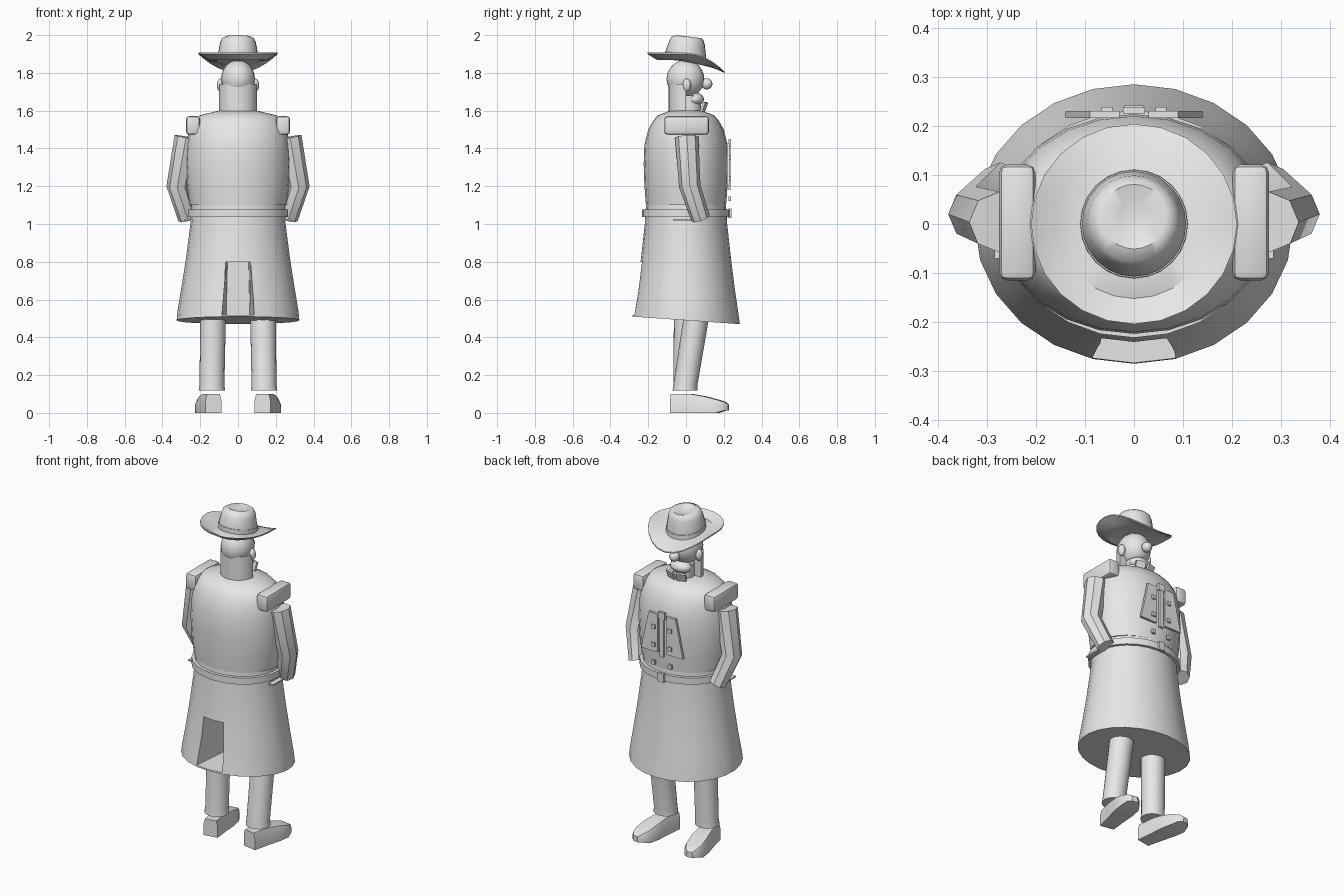
import bpy, bmesh, math
from mathutils import Vector, Matrix

cube = bpy.data.objects.get("Cube")
if cube:
    bpy.data.objects.remove(cube, do_unlink=True)

grey = bpy.data.materials.new("plain_grey")
grey.use_nodes = True
grey.diffuse_color = (0.8, 0.8, 0.8, 1)
grey.node_tree.nodes["Principled BSDF"].inputs["Base Color"].default_value = (0.8, 0.8, 0.8, 1)


def finish(name, bm, angle=35):
    """Turn a bmesh into a shaded object."""
    bmesh.ops.recalc_face_normals(bm, faces=bm.faces)
    mesh = bpy.data.meshes.new(name)
    bm.to_mesh(mesh)
    bm.free()
    obj = bpy.data.objects.new(name, mesh)
    bpy.context.collection.objects.link(obj)
    mesh.materials.append(grey)
    bpy.ops.object.select_all(action='DESELECT')
    obj.select_set(True)
    bpy.context.view_layer.objects.active = obj
    if angle:
        bpy.ops.object.shade_smooth_by_angle(angle=math.radians(angle))
    return obj


def loft(name, rings, caps=True, angle=35):
    """Skin equal-length closed rings of points."""
    bm = bmesh.new()
    loops = [[bm.verts.new(p) for p in ring] for ring in rings]
    n = len(loops[0])
    for a, b in zip(loops, loops[1:]):
        for i in range(n):
            j = (i + 1) % n
            bm.faces.new((a[i], a[j], b[j], b[i]))
    if caps:
        bm.faces.new(loops[0])
        bm.faces.new(loops[-1])
    return finish(name, bm, angle)


def oval(rx, ry, z, y=0, n=24, tilt=None):
    """Horizontal ellipse; tilt(sin) offsets the height."""
    pts = []
    for i in range(n):
        a = 2 * math.pi * i / n
        c, s = math.cos(a), math.sin(a)
        pts.append((rx * c, y + ry * s, z + (tilt(s) if tilt else 0)))
    return pts


def box(name, size, loc, rot=(0, 0, 0), bevel=0):
    bm = bmesh.new()
    bmesh.ops.create_cube(bm, size=1)
    bmesh.ops.scale(bm, vec=size, verts=bm.verts)
    if bevel:
        bmesh.ops.bevel(bm, geom=bm.edges[:], offset=bevel, segments=2,
                        profile=0.5, affect='EDGES')
    for axis, r in zip("XYZ", rot):
        bmesh.ops.rotate(bm, matrix=Matrix.Rotation(r, 3, axis), verts=bm.verts)
    bmesh.ops.translate(bm, vec=loc, verts=bm.verts)
    return finish(name, bm)


def ball(name, radii, loc, u=20, v=12):
    bm = bmesh.new()
    bmesh.ops.create_uvsphere(bm, u_segments=u, v_segments=v, radius=1)
    bmesh.ops.scale(bm, vec=radii, verts=bm.verts)
    bmesh.ops.translate(bm, vec=loc, verts=bm.verts)
    return finish(name, bm, 60)


def tube(name, path, n=8):
    """Round limb through (point, radius) stations."""
    pts = [Vector(p) for p, r in path]
    rings = []
    for i, (p, r) in enumerate(path):
        d = (pts[min(i + 1, len(pts) - 1)] - pts[max(i - 1, 0)]).normalized()
        u = d.cross(Vector((0, 1, 0))).normalized()
        w = d.cross(u)
        rings.append([pts[i] + r * (math.cos(t) * u + math.sin(t) * w)
                      for t in (2 * math.pi * k / n for k in range(n))])
    return loft(name, rings, angle=40)


# Coat: upper body and flared skirt
torso = [(0.256, 0.212, 1.1), (0.27, 0.22, 1.2), (0.277, 0.224, 1.32), (0.272, 0.22, 1.42),
         (0.26, 0.2, 1.5), (0.24, 0.175, 1.545), (0.205, 0.15, 1.575), (0.1, 0.085, 1.6)]
loft("coat_body", [oval(*t) for t in torso])
hem = lambda s: -0.02 * s
skirt = loft("coat_skirt", [oval(0.325, 0.285, 0.49, tilt=hem),
                            oval(0.32, 0.277, 0.54, tilt=lambda s: -0.01 * s),
                            oval(0.3, 0.258, 0.66), oval(0.275, 0.238, 0.82),
                            oval(0.252, 0.218, 1.0), oval(0.247, 0.212, 1.1)])

# Back vent cut into the skirt
vent = [[(-w, -0.35, z), (w, -0.35, z), (i, -0.01, z), (-i, -0.01, z)]
        for w, i, z in ((0.092, 0.062, 0.518), (0.072, 0.056, 0.8))]
cutter = loft("vent_cutter", vent, angle=0)
cutter.hide_render = True
mod = skirt.modifiers.new("vent", 'BOOLEAN')
mod.object = cutter
mod.operation = 'DIFFERENCE'
mod.solver = 'EXACT'
bpy.context.view_layer.objects.active = skirt
bpy.ops.object.modifier_apply(modifier="vent")
bpy.data.objects.remove(cutter, do_unlink=True)

# Belt and buckle
loft("belt", [oval(0.245, 0.21, 1.037), oval(0.266, 0.232, 1.037),
              oval(0.266, 0.232, 1.077), oval(0.245, 0.21, 1.077)])
box("buckle", (0.04, 0.016, 0.05), (0, 0.234, 1.057))

# Chest placket, lapels and buttons
box("placket", (0.026, 0.012, 0.25), (0, 0.23, 1.305))
box("placket_top", (0.045, 0.014, 0.04), (0, 0.231, 1.43))
for side, s in (("left", 1), ("right", -1)):
    lapel = [[(s * x, y, z) for x, z in ((0.03, 1.43), (0.09, 1.43), (0.14, 1.2), (0.03, 1.2))]
             for y in (0.216, 0.23)]
    loft(side + "_lapel", lapel, angle=0)
    for k in range(3):
        box(f"{side}_button_{k}", (0.022, 0.014, 0.024), (s * 0.055, 0.232, 1.35 - 0.108 * k))

# Head, face and collar
ball("head", (0.09, 0.1, 0.1), (0, -0.003, 1.768))
ball("chin", (0.065, 0.05, 0.036), (0, 0.045, 1.66))
ball("nose", (0.03, 0.03, 0.03), (0, 0.11, 1.742), 12, 8)
half = [math.pi + math.pi * i / 12 for i in range(13)]
loft("neck_back", [[(0.1 * math.cos(a), 0.092 * math.sin(a), z) for a in half]
                   for z in (1.575, 1.74)])
loft("neck", [oval(0.06, 0.06, z, 0.02) for z in (1.58, 1.68)])
for side, s in (("left", 1), ("right", -1)):
    ball(side + "_ear", (0.02, 0.022, 0.035), (s * 0.092, 0.005, 1.735), 12, 8)
    box(side + "_collar_flap", (0.055, 0.012, 0.055), (s * 0.035, 0.095, 1.618),
        (-0.35, 0, -s * 0.3))

# Hat: dished brim drooping at the front, dented crown
droop = lambda s: -0.1 * max(0, s) ** 2
base = lambda s: -0.02 * s
loft("hat_brim", [oval(0.1, 0.1, 1.858, tilt=base),
                  oval(0.155, 0.152, 1.868, tilt=lambda s: -0.045 * max(0, s) ** 2),
                  oval(0.21, 0.204, 1.9, tilt=droop), oval(0.21, 0.204, 1.907, tilt=droop),
                  oval(0.155, 0.152, 1.878, tilt=lambda s: -0.045 * max(0, s) ** 2),
                  oval(0.1, 0.1, 1.87, tilt=base)])
slope = lambda s: -0.008 * s
loft("hat_crown", [oval(0.107, 0.108, 1.865, tilt=base), oval(0.106, 0.107, 1.9, tilt=base),
                   oval(0.095, 0.094, 1.96, 0.005, tilt=slope),
                   oval(0.085, 0.084, 1.983, 0.007, tilt=slope),
                   oval(0.066, 0.066, 1.992, 0.015, tilt=slope),
                   oval(0.03, 0.03, 1.978, 0.015)], angle=50)
loft("hat_band", [oval(0.1, 0.1, 1.868, tilt=base), oval(0.11, 0.111, 1.868, tilt=base),
                  oval(0.109, 0.11, 1.895, tilt=base), oval(0.1, 0.1, 1.895, tilt=base)])

# Limbs, epaulettes and shoes
for side, s in (("left", 1), ("right", -1)):
    box(side + "_epaulette", (0.074, 0.236, 0.098), (s * 0.238, 0.003, 1.522),
        bevel=0.016)
    tube(side + "_arm", [((s * 0.275, 0.004, 1.46), 0.062), ((s * 0.322, 0.02, 1.2), 0.057),
                         ((s * 0.268, 0.078, 1.03), 0.05)])
    box(side + "_cuff_strap", (0.03, 0.1, 0.008), (s * 0.27, -0.02, 1.022))
    # one leg leans forward under the coat
    lean = 0.06 if s > 0 else 0.004
    legs = [oval(0.07, 0.066, 0.118, -0.005, 16), oval(0.066, 0.064, 0.15, -0.003, 16),
            oval(0.068, 0.068, 0.54, lean, 16)]
    loft(side + "_leg", [[(x + s * (0.14 - 0.015 * z), y, z) for x, y, z in r] for r in legs])
    # shoe stations: length, half width, height
    stations = ((-0.078, 0.043, 0.1), (0.03, 0.05, 0.1), (0.1, 0.058, 0.088),
                (0.17, 0.056, 0.07), (0.21, 0.04, 0.058), (0.228, 0.018, 0.045))
    turn = Matrix.Rotation(-s * 0.17, 3, 'Z')
    rings = []
    for y, w, h in stations:
        low = 0.012 if y > 0.2 else 0
        ring = [(-w, y, low), (w, y, low), (w, y, h * 0.65),
                (w * 0.8, y, h), (-w * 0.8, y, h), (-w, y, h * 0.65)]
        rings.append([turn @ Vector(p) + Vector((s * 0.143, 0, 0)) for p in ring])
    loft(side + "_shoe", rings)
